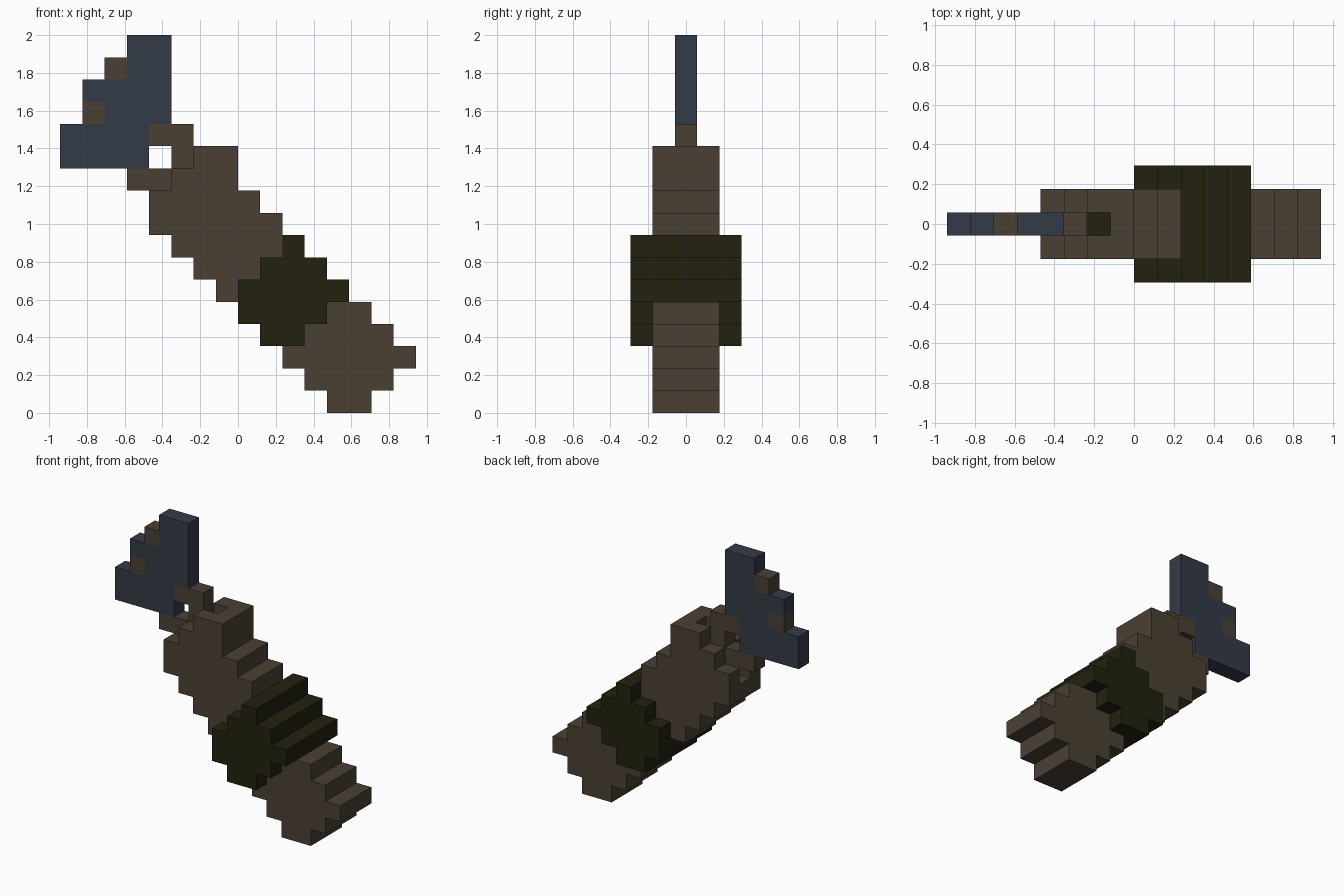
import bpy, bmesh
from mathutils import Vector

if "Cube" in bpy.data.objects:
    bpy.data.objects.remove(bpy.data.objects["Cube"])

U = 2 / 17            # edge length of one block
COLS = 16             # blocks along x


def material(name, rgb):
    m = bpy.data.materials.new(name)
    m.diffuse_color = (*rgb, 1)
    m.use_nodes = True
    m.node_tree.nodes["Principled BSDF"].inputs["Base Color"].default_value = m.diffuse_color
    return m


STEEL = material("blue_grey_steel", (0.0343, 0.0437, 0.063))
BROWN = material("dull_brown", (0.0685, 0.0513, 0.0343))
OLIVE = material("dark_olive", (0.0160, 0.0152, 0.0048))

# Each part: material, half depth in blocks, {row: (first column, end column)}
PARTS = {
    "blade": (STEEL, 0, {11: (0, 4), 12: (0, 4), 13: (2, 5), 14: (1, 5),
                         15: (3, 5), 16: (3, 5)}),
    "blade_nicks": (BROWN, 0, {13: (1, 2), 15: (2, 3)}),
    "blade_holder": (BROWN, 0, {10: (3, 5), 11: (5, 6), 12: (4, 6)}),
    "upper_handle": (BROWN, 1, {5: (7, 8), 6: (6, 9), 7: (5, 10), 8: (4, 10),
                                9: (4, 9), 10: (5, 8), 11: (6, 8)}),
    "grip_band": (OLIVE, 2, {3: (9, 11), 4: (8, 12), 5: (8, 13), 6: (9, 12),
                             7: (10, 11)}),
    "lower_handle": (BROWN, 1, {0: (12, 14), 1: (11, 15), 2: (10, 16),
                                3: (11, 15), 4: (12, 14)}),
}

# Fill the block grid
cells = {}
for part, (mat, half, rows) in PARTS.items():
    for r, (a, b) in rows.items():
        for c in range(a, b):
            for d in range(-half, half + 1):
                cells[c, d, r] = part

# Sockets beside the holder, with a dark core behind them
for socket in ((6, 0, 11), (4, 0, 9)):
    del cells[socket]
for core in ((6, 0, 10), (5, 0, 9)):
    cells[core] = "socket_core"

DIRS = [Vector(v) for v in ((1, 0, 0), (-1, 0, 0), (0, 1, 0),
                            (0, -1, 0), (0, 0, 1), (0, 0, -1))]


def build(part, mat):
    """Skin the exposed sides of a part's blocks and merge flat areas."""
    bm = bmesh.new()
    for (c, d, r), owner in cells.items():
        if owner != part:
            continue
        centre = Vector((c + 0.5 - COLS / 2, d, r + 0.5))
        for n in DIRS:
            if (c + int(n.x), d + int(n.y), r + int(n.z)) in cells:
                continue
            u = Vector((n.y, n.z, n.x))
            v = n.cross(u)
            bm.faces.new([bm.verts.new((centre + (n + u * i + v * j) / 2) * U)
                          for i, j in ((-1, -1), (1, -1), (1, 1), (-1, 1))])
    bmesh.ops.remove_doubles(bm, verts=bm.verts, dist=1e-4)
    bmesh.ops.dissolve_limit(bm, angle_limit=0.01, verts=bm.verts, edges=bm.edges)
    mesh = bpy.data.meshes.new(part)
    bm.to_mesh(mesh)
    bm.free()
    mesh.materials.append(mat)
    bpy.context.collection.objects.link(bpy.data.objects.new(part, mesh))


for part, (mat, _, _) in PARTS.items():
    build(part, mat)
build("socket_core", OLIVE)
